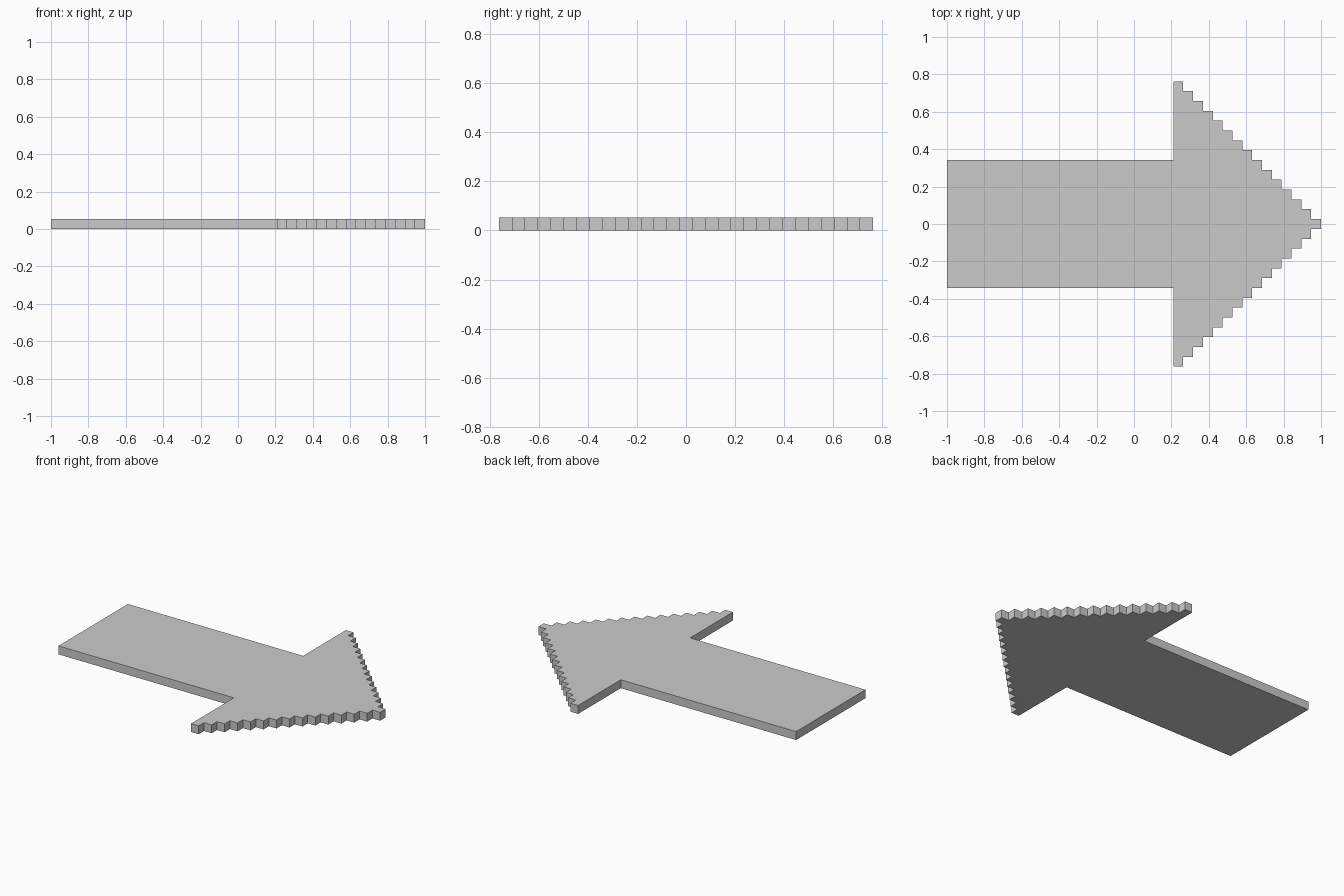
import bpy, bmesh

if "Cube" in bpy.data.objects:
    bpy.data.objects.remove(bpy.data.objects["Cube"])

CELL = 2 / 38          # one stair step; also the plate thickness
HEAD_STEPS = 15        # columns in the arrow head
SHAFT_CELLS = 23       # shaft length
SHAFT_HALF = 6.5       # shaft half width

# Lower half of the outline, from tail to tip, in cells
lower = [(0, -SHAFT_HALF), (SHAFT_CELLS, -SHAFT_HALF)]
for i in range(HEAD_STEPS):
    half = HEAD_STEPS - 0.5 - i
    x = SHAFT_CELLS + i
    lower += [(x, -half), (x + 1, -half)]

# Mirror across the x axis to close the outline
outline = lower + [(x, -y) for x, y in reversed(lower)]

# Arrow plate: fill the outline and extrude it upward
bm = bmesh.new()
base = bm.faces.new([bm.verts.new((x * CELL - 1, y * CELL, 0)) for x, y in outline])
top = bmesh.ops.extrude_face_region(bm, geom=[base], use_keep_orig=True)
bmesh.ops.translate(bm, vec=(0, 0, CELL),
                    verts=[v for v in top["geom"] if isinstance(v, bmesh.types.BMVert)])
bmesh.ops.recalc_face_normals(bm, faces=bm.faces)

mesh = bpy.data.meshes.new("arrow_plate")
bm.to_mesh(mesh)
bm.free()
arrow = bpy.data.objects.new("arrow_plate", mesh)
bpy.context.collection.objects.link(arrow)
